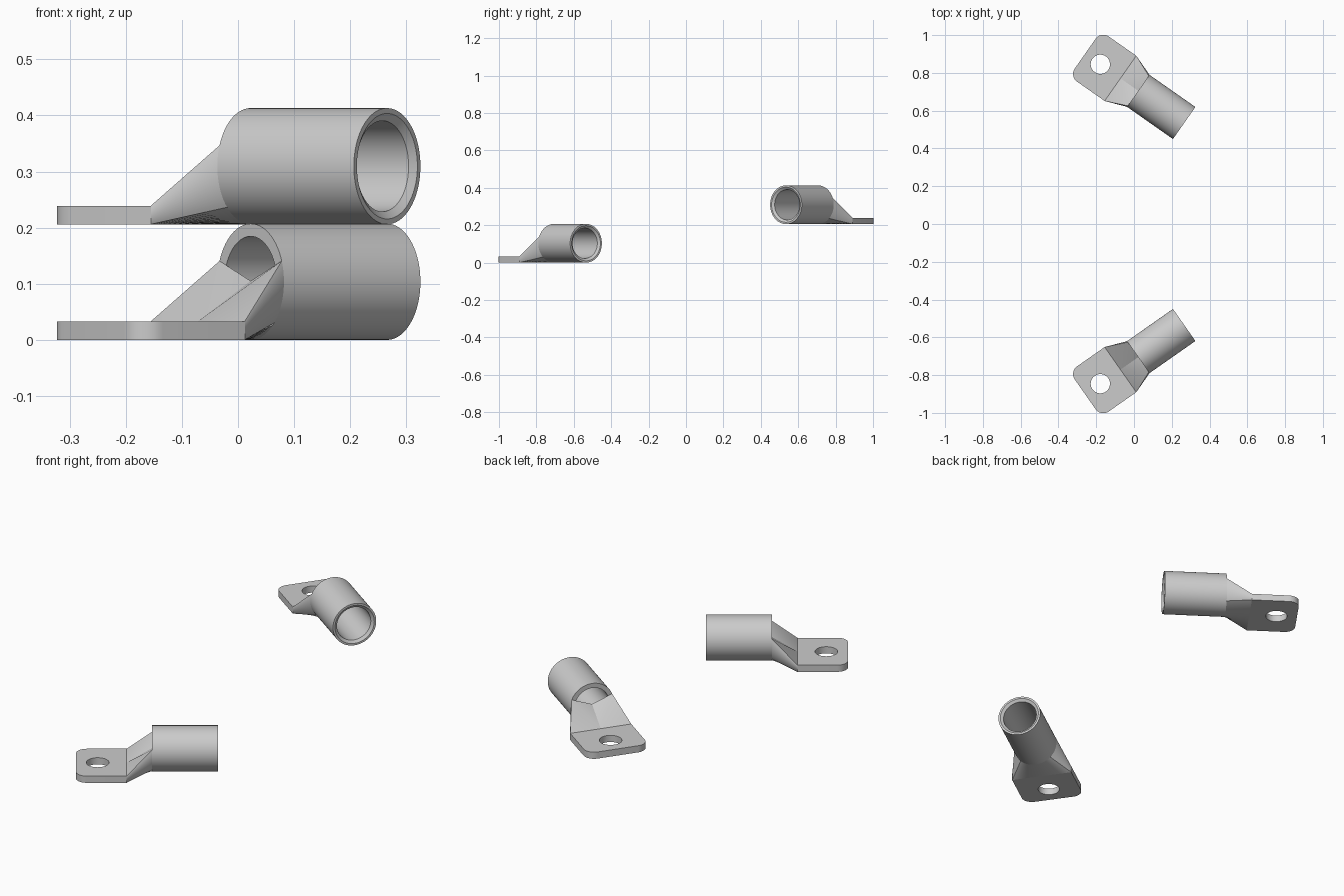
import bpy, bmesh
from math import sin, cos, pi, radians, sqrt
from mathutils import Matrix

if "Cube" in bpy.data.objects:
    bpy.data.objects.remove(bpy.data.objects["Cube"])

R, BORE, LENGTH = 0.1035, 0.081, 0.297     # barrel
HALF_W, THICK, RIM = 0.146, 0.033, 0.14    # plate and trough rim height
START, END, CORNER = -0.115, -0.343, 0.05  # plate extent along the lug axis
HOLE_X, HOLE_R = -0.245, 0.051


def finish(bm, name, place):
    bmesh.ops.recalc_face_normals(bm, faces=bm.faces)
    me = bpy.data.meshes.new(name)
    bm.to_mesh(me)
    bm.free()
    ob = bpy.data.objects.new(name, me)
    bpy.context.collection.objects.link(ob)
    ob.matrix_world = place
    bpy.ops.object.select_all(action='DESELECT')
    ob.select_set(True)
    bpy.context.view_layer.objects.active = ob
    bpy.ops.object.shade_smooth_by_angle(angle=radians(30))


def barrel(name, place, n=96):
    # closed tube profile with a chamfered mouth, turned about the axis
    profile = [(0, R), (LENGTH, R), (LENGTH, 0.094), (LENGTH - 0.01, BORE), (0, BORE)]
    bm = bmesh.new()
    rings = [[bm.verts.new((x, r * cos(2 * pi * i / n), R + r * sin(2 * pi * i / n)))
              for i in range(n)] for x, r in profile]
    for k in range(len(rings)):
        a, b = rings[k], rings[(k + 1) % len(rings)]
        for i in range(n):
            j = (i + 1) % n
            bm.faces.new((a[i], a[j], b[j], b[i]))
    finish(bm, name, place)


def plate(name, place):
    # outline with two rounded corners and a round bolt hole
    outline = [(START, -HALF_W), (START, HALF_W)]
    for side, a0 in ((1, 90), (-1, 180)):
        for i in range(13):
            a = radians(a0 + 90 * i / 12)
            outline.append((END + CORNER + CORNER * cos(a),
                            side * (HALF_W - CORNER) + CORNER * sin(a)))
    hole = [(HOLE_X + HOLE_R * cos(2 * pi * i / 48), HOLE_R * sin(2 * pi * i / 48))
            for i in range(48)]
    bm = bmesh.new()
    for loop in (outline, hole):
        vs = [bm.verts.new((x, y, 0)) for x, y in loop]
        for a, b in zip(vs, vs[1:] + vs[:1]):
            bm.edges.new((a, b))
    bmesh.ops.triangle_fill(bm, edges=bm.edges[:], use_beauty=True, normal=(0, 0, 1))
    ext = bmesh.ops.extrude_face_region(bm, geom=bm.faces[:])
    bmesh.ops.translate(bm, vec=(0, 0, THICK),
                        verts=[v for v in ext['geom'] if isinstance(v, bmesh.types.BMVert)])
    finish(bm, name, place)


def neck(name, place, n_side=16, n_low=24):
    # ruled skin from the lower barrel arc to the plate's sides and underside
    top = math_top = 180 - 21
    pairs = []
    for i in range(n_side):
        t = i / n_side
        pairs.append((top + (225 - top) * t, -HALF_W, THICK * (1 - t)))
    for i in range(n_low + 1):
        t = i / n_low
        pairs.append((225 + 90 * t, -HALF_W + 2 * HALF_W * t, 0))
    pairs += [(540 - a, -y, z) for a, y, z in reversed(pairs[:n_side])]
    bm = bmesh.new()
    arc = [bm.verts.new((0, R * cos(radians(a)), R + R * sin(radians(a)))) for a, _, _ in pairs]
    edge = [bm.verts.new((START, y, z)) for _, y, z in pairs]
    for i in range(len(pairs) - 1):
        bm.faces.new((arc[i], arc[i + 1], edge[i + 1], edge[i]))
    # V-shaped trough on top, creased along the centre
    low = bm.verts.new((START, 0, THICK))
    high = bm.verts.new((0, 0, 0.105))
    for e, a in ((edge[0], arc[0]), (edge[-1], arc[-1])):
        bm.faces.new((low, e, a))
        bm.faces.new((low, a, high))
    bm.faces.new(arc + [high])
    bm.faces.new(edge + [low])
    finish(bm, name, place)


# two identical lugs, turned opposite ways and standing at different heights
for side, tag, z in ((-1, "front", 0), (1, "rear", 0.206)):
    place = Matrix.Translation((0.0225, side * 0.705, z)) @ Matrix.Rotation(radians(-35 * side), 4, 'Z')
    barrel(tag + "_lug_barrel", place)
    plate(tag + "_lug_plate", place)
    neck(tag + "_lug_neck", place)
